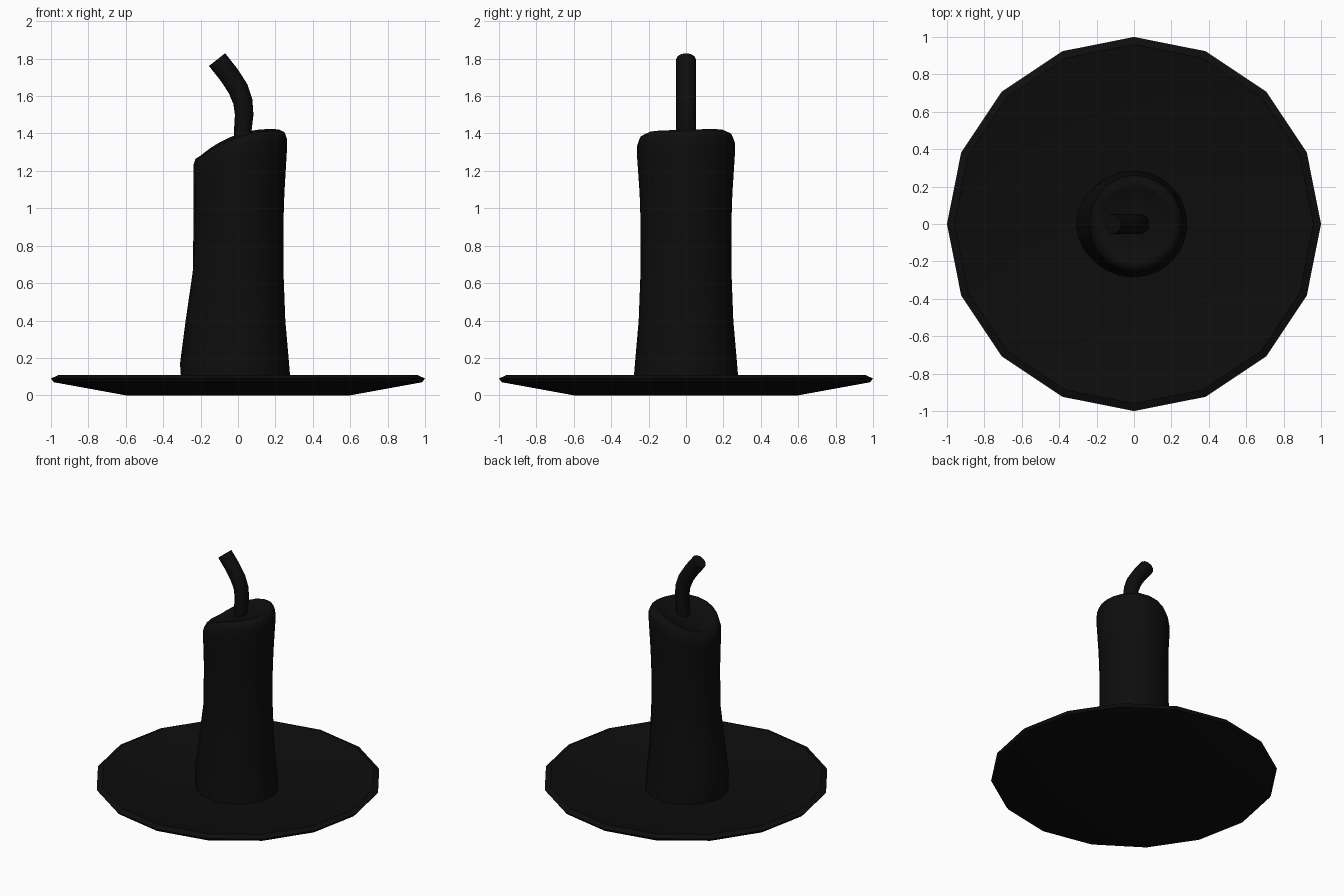
import bpy, bmesh, math
from mathutils import Vector

if "Cube" in bpy.data.objects:
    bpy.data.objects.remove(bpy.data.objects["Cube"])

black = bpy.data.materials.new("soot black")
black.diffuse_color = (0.004, 0.004, 0.004, 1)
black.use_nodes = True
black.node_tree.nodes["Principled BSDF"].inputs["Base Color"].default_value = black.diffuse_color


def loft(name, rings, angle, cap_end=True):
    """Skin a list of equal-length point rings and cap both ends."""
    bm = bmesh.new()
    loops = [[bm.verts.new(p) for p in ring] for ring in rings]
    n = len(loops[0])
    for a, b in zip(loops, loops[1:]):
        for i in range(n):
            j = (i + 1) % n
            bm.faces.new((a[i], a[j], b[j], b[i]))
    bm.faces.new(loops[0][::-1])
    bm.faces.new(loops[-1])
    bmesh.ops.recalc_face_normals(bm, faces=bm.faces)
    mesh = bpy.data.meshes.new(name)
    bm.to_mesh(mesh)
    bm.free()
    mesh.materials.append(black)
    ob = bpy.data.objects.new(name, mesh)
    bpy.context.collection.objects.link(ob)
    bpy.ops.object.select_all(action='DESELECT')
    ob.select_set(True)
    bpy.context.view_layer.objects.active = ob
    bpy.ops.object.shade_smooth_by_angle(angle=math.radians(angle))
    return ob


def angles(n):
    return [2 * math.pi * i / n for i in range(n)]


# Sixteen-sided shallow dish
dish = [(0.60, 0), (0.985, 0.07), (1.0, 0.09), (0.96, 0.108), (0.62, 0.035), (0.2, 0.03)]
loft("dish", [[(r * math.cos(a), r * math.sin(a), z) for a in angles(16)]
              for r, z in dish], 30)


# Candle: round body leaning out at the lower left, melted slanted top
def melt_height(x, y):
    c = max(-1, min(1, x / 0.2))
    return 1.42 - 0.14 * ((1 - c) / 2) ** 2.2 + 0.03 * y


rings = []
# body levels: radius to the left, radius elsewhere, height
for left, r, z in [(0.30, 0.285, 0.02), (0.31, 0.273, 0.17), (0.28, 0.253, 0.40),
                   (0.242, 0.243, 0.66), (0.238, 0.242, 0.90), (0.237, 0.248, 1.08)]:
    rings.append([((left if math.cos(a) < 0 else r) * math.cos(a),
                   r * math.sin(a), z) for a in angles(24)])
# rounded lip and shallow pool: radius, depth below the melted height
for r, d in [(0.262, 0.10), (0.262, 0.05), (0.25, 0.015), (0.222, 0.0),
             (0.195, 0.008), (0.17, 0.025), (0.09, 0.03), (0.02, 0.032)]:
    ring = []
    for a in angles(24):
        c, s = math.cos(a), math.sin(a)
        x = r * c * (0.91 if c < 0 else 1)
        ring.append((x, r * s, melt_height(x, r * s) - d))
    rings.append(ring)
loft("candle", rings, 60)

# Bent wick, slightly thicker at its cut end
path = [(0.022, 1.30), (0.025, 1.41), (0.033, 1.50), (0.026, 1.57),
        (0.0, 1.64), (-0.045, 1.71), (-0.112, 1.795)]
pts = [Vector((x, 0, z)) for x, z in path]
rings = []
for i, p in enumerate(pts):
    t = (pts[min(i + 1, len(pts) - 1)] - pts[max(i - 1, 0)]).normalized()
    side = Vector((0, 1, 0))
    out = side.cross(t)
    r = 0.044 + 0.011 * min(1, i / 4)
    rings.append([p + out * r * math.cos(a) + side * 0.053 * math.sin(a)
                  for a in angles(12)])
loft("wick", rings, 45)
